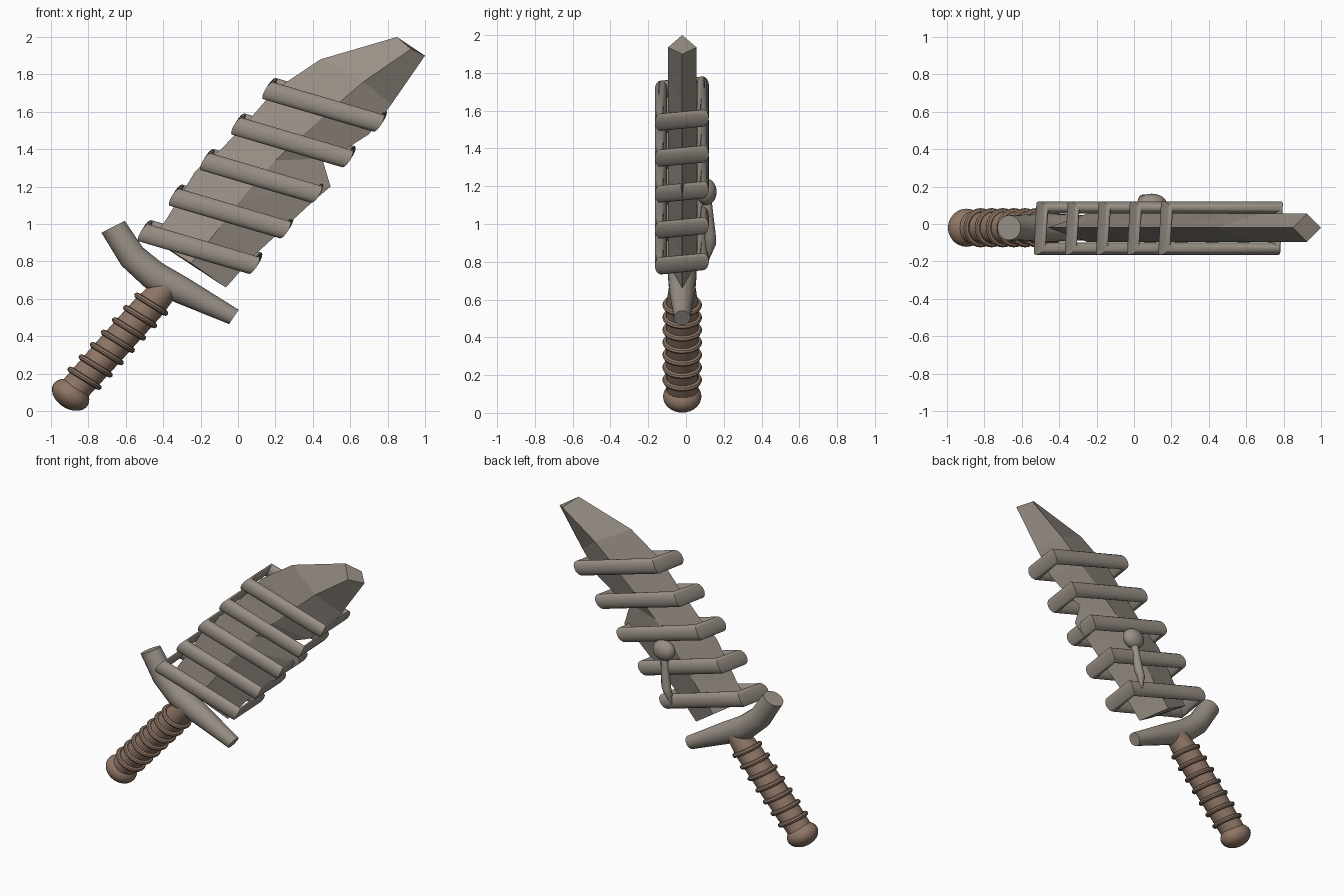
import bpy, bmesh, math
from mathutils import Vector

if "Cube" in bpy.data.objects:
    bpy.data.objects.remove(bpy.data.objects["Cube"])

YC = -0.02  # middle plane of the weapon


def material(name, rgb):
    m = bpy.data.materials.new(name)
    m.diffuse_color = (*rgb, 1)
    m.use_nodes = True
    m.node_tree.nodes["Principled BSDF"].inputs["Base Color"].default_value = m.diffuse_color
    return m


METAL = material("dull_metal", (0.32, 0.28, 0.24))
LEATHER = material("brown_leather", (0.27, 0.18, 0.13))


def finish(bm, name, mat, smooth=None):
    bmesh.ops.recalc_face_normals(bm, faces=bm.faces)
    me = bpy.data.meshes.new(name)
    bm.to_mesh(me)
    bm.free()
    ob = bpy.data.objects.new(name, me)
    bpy.context.collection.objects.link(ob)
    me.materials.append(mat)
    if smooth:
        bpy.ops.object.select_all(action='DESELECT')
        ob.select_set(True)
        bpy.context.view_layer.objects.active = ob
        bpy.ops.object.shade_smooth_by_angle(angle=math.radians(smooth))
    return ob


def loft(name, mat, sections, closed=False, smooth=40, sides=20):
    """Skin elliptical sections given as (centre, axis_a, axis_b)."""
    bm = bmesh.new()
    rings = []
    for c, a, b in sections:
        c, a, b = Vector(c), Vector(a), Vector(b)
        rings.append([bm.verts.new(c + a * math.cos(t) + b * math.sin(t))
                      for t in (math.tau * i / sides for i in range(sides))])
    pairs = list(zip(rings, rings[1:]))
    if closed:
        pairs.append((rings[-1], rings[0]))
    else:
        bm.faces.new(rings[0])
        bm.faces.new(rings[-1])
    for r, s in pairs:
        for i in range(sides):
            j = (i + 1) % sides
            bm.faces.new((r[i], r[j], s[j], s[i]))
    return finish(bm, name, mat, smooth)


# Blade: stations of left edge, ridge, right edge in x, z
STATIONS = [
    ((-.46, .92), (-.25, .79), (-.065, .66)),
    ((-.38, 1.03), (-.10, .98), (.085, .83)),
    ((-.23, 1.28), (.04, 1.16), (.40, 1.12)),
    ((-.18, 1.33), (.10, 1.23), (.495, 1.20)),
    ((-.09, 1.40), (.20, 1.34), (.45, 1.35)),
    ((.07, 1.57), (.34, 1.47), (.56, 1.39)),
    ((.20, 1.72), (.52, 1.63), (.70, 1.48)),
    ((.44, 1.88), (.67, 1.76), (.82, 1.64)),
    ((.85, 2.0), (.925, 1.935), (1.0, 1.90)),
]
bm = bmesh.new()
rows = []
for l, m, r in STATIONS:
    rows.append([bm.verts.new((p[0], YC + dy, p[1]))
                 for p, dy in ((l, 0), (m, -.076), (r, 0), (m, .076))])
for a, b in zip(rows, rows[1:]):
    for i in range(4):
        j = (i + 1) % 4
        bm.faces.new((a[i], a[j], b[j], b[i]))
bm.faces.new(rows[0])
bm.faces.new(rows[-1])
finish(bm, "blade", METAL)

# Five mitred rectangular bands wrapped around the blade
for k in range(5):
    ox, oz = -0.504 + 0.1665 * k, 0.953 + 0.19 * k
    sections = []
    for right, back in ((0, 0), (1, 0), (1, 1), (0, 1)):
        c = (ox + 0.588 * right + 0.014 * back,
             0.088 if back else -0.132,
             oz - 0.174 * right + 0.022 * back)
        out = (0.02 if right else -0.02, 0.033 if back else -0.033, 0)
        sections.append((c, (0.025, 0, 0.046), out))
    loft("blade_band_%d" % (k + 1), METAL, sections, closed=True)

# Bent crossguard: x, z, section direction, radius
GUARD = [(-.668, .985, (.89, .45), .070), (-.565, .825, (.76, .65), .075),
         (-.45, .725, (.58, .81), .080), (-.30, .645, (.50, .87), .073),
         (-.022, .503, (.56, .83), .046)]
loft("crossguard", METAL,
     [((x, YC, z), (d[0] * r, 0, d[1] * r), (0, r * 0.95, 0))
      for x, z, d, r in GUARD], smooth=50)

# Grip: slanted sections along a leaning axis
U = Vector((0.85, 0, -0.53))  # direction of the slanted cuts
N = Vector((0.53, 0, 0.85))


def axis(z):
    return Vector((-0.375 + (z - 0.67) * 0.9, YC, z))


loft("grip", LEATHER,
     [(axis(z), U * r, (0, r * 1.03, 0))
      for z, r in ((.08, .08), (.3, .084), (.56, .084), (.67, .068))])

# Wrapped rings around the grip
for k in range(7):
    c = axis(0.175 + 0.066 * k)
    sections = []
    for i in range(28):
        t = math.tau * i / 28
        d = U * math.cos(t) + Vector((0, math.sin(t), 0))
        sections.append((c + d * 0.087, d * 0.018, N * 0.016))
    loft("grip_ring_%d" % (k + 1), LEATHER, sections, closed=True, sides=8)


def ball(name, mat, centre, a, b, c):
    """Ellipsoid with the three given half axes."""
    bm = bmesh.new()
    bmesh.ops.create_uvsphere(bm, u_segments=24, v_segments=14, radius=1)
    for v in bm.verts:
        x, y, z = v.co
        v.co = Vector(centre) + Vector(a) * x + Vector(b) * y + Vector(c) * z
    finish(bm, name, mat, 60)


# Pommel
ball("pommel", LEATHER, (-.895, YC, .087), U * .108, (0, .102, 0), N * .075)

# Pin with a round head on the back of the blade
ball("pin_head", METAL, (.095, .108, 1.17), (.08, 0, 0), (0, .054, 0), (0, 0, .07))
loft("pin_shaft", METAL,
     [((x, y, z), (r, 0, 0), (0, r, 0))
      for x, y, z, r in ((.095, .108, 1.16, .024), (.065, .128, .93, .031),
                         (.05, .13, .89, .028), (.03, .118, .81, .004))],
     sides=12)
